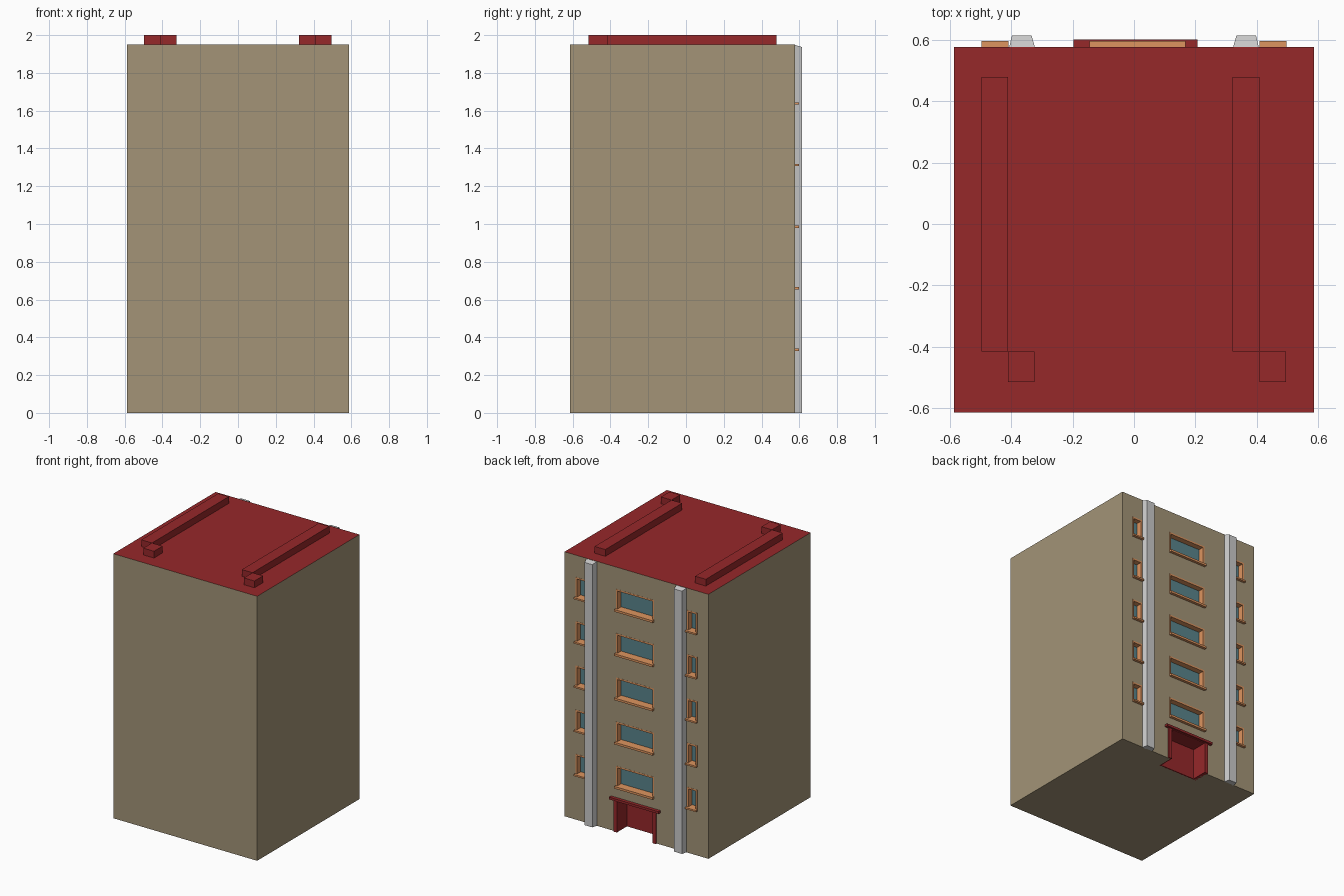
import bpy, bmesh

if "Cube" in bpy.data.objects:
    bpy.data.objects.remove(bpy.data.objects["Cube"])

WALL = 0.577          # y of the detailed facade
TOP = 1.95            # roof height

def mat(name, r, g, b):
    m = bpy.data.materials.new(name)
    m.diffuse_color = (r, g, b, 1)
    m.use_nodes = True
    m.node_tree.nodes["Principled BSDF"].inputs["Base Color"].default_value = m.diffuse_color
    return m

TAN = mat("tan_wall", 0.366, 0.296, 0.184)
RED = mat("red", 0.305, 0.021, 0.023)
ORANGE = mat("orange_trim", 0.73, 0.30, 0.115)
GLASS = mat("teal_glass", 0.10, 0.23, 0.26)

def finish(name, bm, *mats):
    bmesh.ops.recalc_face_normals(bm, faces=bm.faces)
    me = bpy.data.meshes.new(name)
    bm.to_mesh(me)
    bm.free()
    for m in mats:
        me.materials.append(m)
    ob = bpy.data.objects.new(name, me)
    bpy.context.collection.objects.link(ob)
    return ob

def add_box(bm, x0, x1, y0, y1, z0, z1):
    vs = bmesh.ops.create_cube(bm, size=1)["verts"]
    for v in vs:
        v.co = (x1 if v.co.x > 0 else x0, y1 if v.co.y > 0 else y0, z1 if v.co.z > 0 else z0)

def boxes(name, m, *dims):
    bm = bmesh.new()
    for d in dims:
        add_box(bm, *d)
    return finish(name, bm, m)

# Window openings: x0, x1, z0, z1, sill thickness
D = 0.045
windows = []
for i in range(5):
    z = 0.326 * i
    for kind, x0, x1, t in (("left_window", -0.49, -0.418, 0.01),
                            ("middle_window", -0.137, 0.16, 0.014),
                            ("right_window", 0.418, 0.49, 0.01)):
        windows.append((f"{kind}_{i + 1}", x0, x1, 0.338 + z, 0.478 + z, t))

# Body with a red top face
bm = bmesh.new()
add_box(bm, -0.587, 0.587, -0.615, WALL, 0, TOP)
bm.normal_update()
for f in bm.faces:
    f.material_index = 1 if f.normal.z > 0.9 else 0
body = finish("building_body", bm, TAN, RED)

# Cutter for the window recesses and the open-bottomed doorway
cutter = boxes("opening_cutter", TAN,
               *[(x0, x1, WALL - D, 0.7, z0, z1) for _, x0, x1, z0, z1, _ in windows],
               (-0.145, 0.16, WALL - 0.115, 0.7, -0.1, 0.24))
cutter.hide_render = True
cutter.hide_viewport = True
mod = body.modifiers.new("openings", "BOOLEAN")
mod.operation = "DIFFERENCE"
mod.solver = "EXACT"
mod.object = cutter

# Windows: glass pane, trimmed reveal and projecting sill
for name, x0, x1, z0, z1, t in windows:
    y0 = WALL - D
    r = 0.006
    boxes(name + "_glass", GLASS, (x0, x1, y0 - 0.004, y0 + 0.004, z0, z1))
    boxes(name + "_trim", ORANGE,
          (x0 - r, x0 + r, y0, WALL + 0.001, z0, z1),
          (x1 - r, x1 + r, y0, WALL + 0.001, z0, z1),
          (x0 - r, x1 + r, y0, WALL + 0.001, z1 - r, z1 + r),
          (x0 - 0.008, x1 + 0.008, y0, 0.597, z0 - t, z0 + 0.002))

# Doorway: recessed door, jambs, lintel and canopy
boxes("door", RED, (-0.145, 0.16, WALL - 0.12, WALL - 0.108, 0, 0.24))
boxes("door_frame", RED,
      (-0.165, -0.138, WALL - 0.115, 0.588, 0, 0.238),
      (0.153, 0.18, WALL - 0.115, 0.588, 0, 0.238),
      (-0.165, 0.18, WALL - 0.115, 0.588, 0.23, 0.24))
boxes("door_canopy", RED, (-0.197, 0.207, WALL - 0.02, 0.601, 0.235, 0.252))

# Grey tapered pilasters with a slightly sloping top
for name, s in (("left_pilaster", -1), ("right_pilaster", 1)):
    bm = bmesh.new()
    prof = [(0.322, WALL - 0.005, TOP - 0.001), (0.408, WALL - 0.005, TOP - 0.001),
            (0.398, 0.615, 1.937), (0.334, 0.615, 1.937)]
    low = [bm.verts.new((s * x, y, 0)) for x, y, z in prof]
    high = [bm.verts.new((s * x, y, z)) for x, y, z in prof]
    bm.faces.new(low)
    bm.faces.new(high)
    for i in range(4):
        j = (i + 1) % 4
        bm.faces.new((low[i], low[j], high[j], high[i]))
    finish(name, bm)

# Roof bars, each with an offset block at its end
for name, x in (("left_roof_bar", -0.498), ("right_roof_bar", 0.322)):
    boxes(name, RED, (x, x + 0.087, -0.415, 0.48, TOP - 0.005, 2.0))
    boxes(name + "_block", RED, (x + 0.087, x + 0.173, -0.515, -0.415, TOP - 0.005, 2.0))
